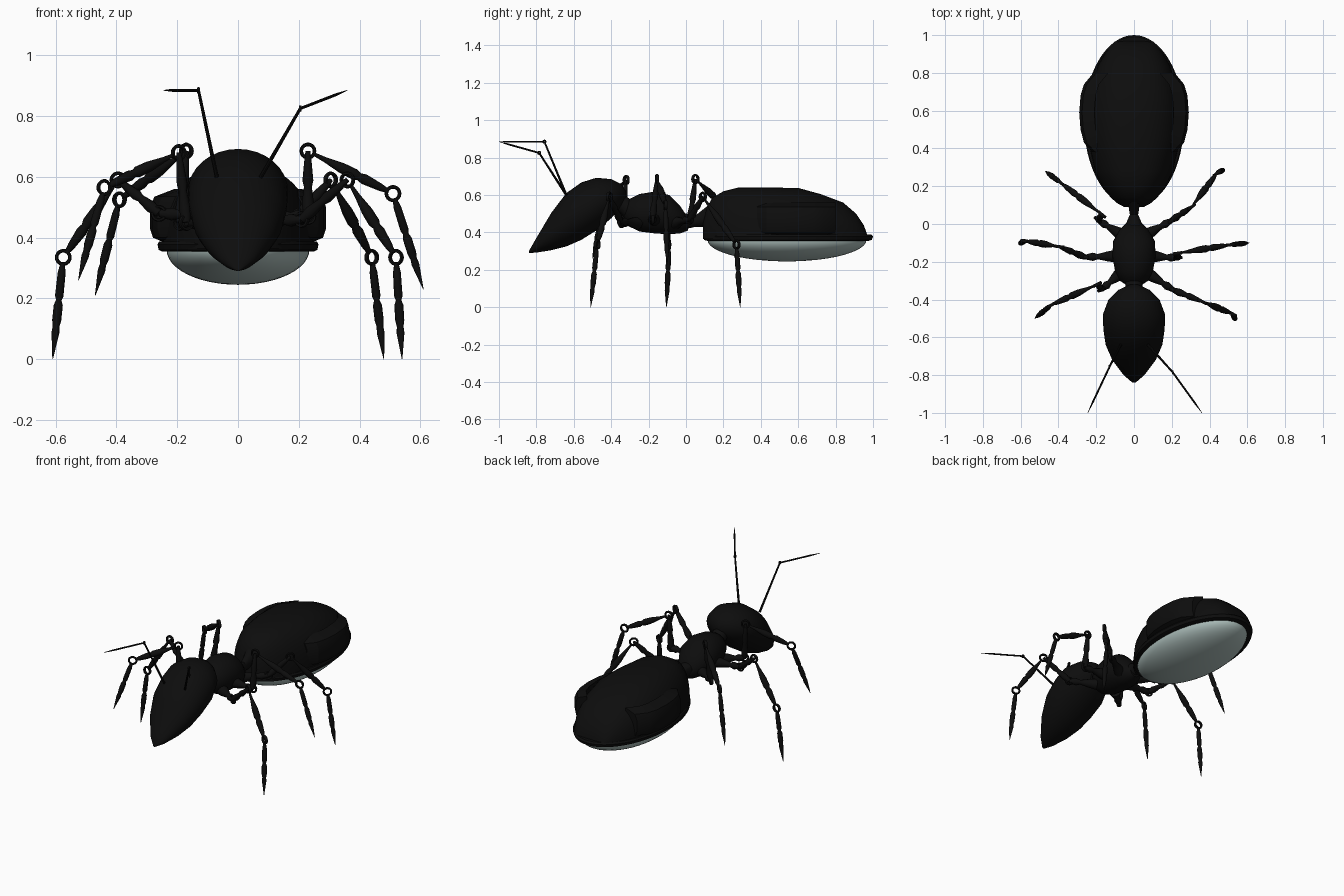
import bpy, bmesh, math
from mathutils import Vector, Matrix

cube = bpy.data.objects.get("Cube")
if cube:
    bpy.data.objects.remove(cube, do_unlink=True)


def material(name, color):
    m = bpy.data.materials.new(name)
    m.diffuse_color = color
    m.use_nodes = True
    node = m.node_tree.nodes["Principled BSDF"]
    node.inputs["Base Color"].default_value = color
    node.inputs["Roughness"].default_value = 0.6
    return m


BLACK = material("shell_black", (0.004, 0.004, 0.004, 1))
PALE = material("belly_pale_grey", (0.40, 0.50, 0.48, 1))


def finish(bm, name, mat, angle=40):
    bmesh.ops.recalc_face_normals(bm, faces=bm.faces)
    mesh = bpy.data.meshes.new(name)
    bm.to_mesh(mesh)
    bm.free()
    obj = bpy.data.objects.new(name, mesh)
    bpy.context.collection.objects.link(obj)
    mesh.materials.append(mat)
    bpy.ops.object.select_all(action='DESELECT')
    obj.select_set(True)
    bpy.context.view_layer.objects.active = obj
    bpy.ops.object.shade_smooth_by_angle(angle=math.radians(angle))
    return obj


def skin(bm, rings):
    """Bridge successive rings of points and cap both ends."""
    loops = [[bm.verts.new(p) for p in ring] for ring in rings]
    n = len(loops[0])
    for a, b in zip(loops, loops[1:]):
        for i in range(n):
            j = (i + 1) % n
            bm.faces.new((a[i], a[j], b[j], b[i]))
    bm.faces.new(loops[0])
    bm.faces.new(loops[-1])


def loft(name, stations, mat=BLACK, n=32, dome=False, power=1.0):
    """Stations along y: (y, bottom z, top z, half width)."""
    rings = []
    for y, zb, zt, w in stations:
        ring = []
        for i in range(n):
            a = i * (math.pi / (n - 1) if dome else math.tau / n)
            c, s = math.cos(a), math.sin(a)
            x = w * math.copysign(abs(c) ** power, c)
            v = math.copysign(abs(s) ** power, s)
            z = zb + (zt - zb) * v if dome else (zb + zt) / 2 + (zt - zb) / 2 * v
            ring.append((x, y, z))
        rings.append(ring)
    bm = bmesh.new()
    skin(bm, rings)
    return finish(bm, name, mat)


def spindle(bm, a, b, profile, n=10):
    """Turned rod from a to b; profile holds (fraction, radius)."""
    a, b = Vector(a), Vector(b)
    rot = (b - a).to_track_quat('Z', 'Y')
    rings = []
    for t, r in profile:
        mid = a.lerp(b, t)
        rings.append([mid + rot @ Vector((r * math.cos(k * math.tau / n),
                                          r * math.sin(k * math.tau / n), 0))
                      for k in range(n)])
    skin(bm, rings)


def ring_joint(bm, centre, axis, radius=0.022, thick=0.006):
    """Small open ring used as a hinge."""
    rot = Vector(axis).to_track_quat('Z', 'Y')
    n, m = 18, 6
    grid = []
    for i in range(n):
        u = i * math.tau / n
        row = []
        for j in range(m):
            v = j * math.tau / m
            d = radius + thick * math.cos(v)
            p = Vector((d * math.cos(u), d * math.sin(u), 1.6 * thick * math.sin(v)))
            row.append(bm.verts.new(Vector(centre) + rot @ p))
        grid.append(row)
    for i in range(n):
        for j in range(m):
            k, l = (i + 1) % n, (j + 1) % m
            bm.faces.new((grid[i][j], grid[k][j], grid[k][l], grid[i][l]))


# Head: wide rounded back, tapering to a pointed jaw
loft("head", [(-0.84, 0.29, 0.30, 0.008), (-0.80, 0.292, 0.37, 0.055),
              (-0.72, 0.305, 0.505, 0.115), (-0.64, 0.325, 0.61, 0.15),
              (-0.56, 0.36, 0.667, 0.162), (-0.48, 0.41, 0.692, 0.165),
              (-0.40, 0.475, 0.685, 0.135), (-0.35, 0.53, 0.66, 0.085),
              (-0.32, 0.57, 0.62, 0.02)])

# Neck and thorax
bm = bmesh.new()
spindle(bm, (0, -0.38, 0.58), (0, -0.27, 0.50), [(0, 0.05), (0.5, 0.045), (1, 0.06)], 16)
finish(bm, "neck", BLACK)
loft("thorax", [(-0.33, 0.48, 0.53, 0.03), (-0.30, 0.43, 0.58, 0.075),
                (-0.25, 0.405, 0.605, 0.10), (-0.17, 0.395, 0.618, 0.115),
                (-0.09, 0.39, 0.60, 0.11), (-0.03, 0.395, 0.54, 0.075),
                (0.01, 0.41, 0.48, 0.035)])
loft("waist", [(-0.04, 0.41, 0.51, 0.06), (0.05, 0.43, 0.49, 0.022),
               (0.10, 0.43, 0.53, 0.03), (0.15, 0.42, 0.57, 0.06)], n=16)


# Abdomen: domed shell, side covers, flat rim and pale underside
def oval(y, half_length=0.46, half_width=0.25, mid=0.54):
    return half_width * math.sqrt(max(0.0004, 1 - ((y - mid) / half_length) ** 2))


crest = [(0.09, 0.45), (0.11, 0.53), (0.14, 0.585), (0.20, 0.62), (0.28, 0.64),
         (0.45, 0.64), (0.60, 0.638), (0.72, 0.605), (0.84, 0.56), (0.91, 0.50),
         (0.95, 0.44), (0.97, 0.385)]
loft("abdomen_shell", [(y, 0.365, z, oval(y)) for y, z in crest], dome=True, power=0.8)

bm = bmesh.new()
skin(bm, [[(s * 0.265 * math.cos(k * math.tau / 64),
            0.545 + s * 0.455 * math.sin(k * math.tau / 64), z) for k in range(64)]
          for s, z in ((0.95, 0.355), (0.985, 0.36), (1, 0.378), (0.98, 0.388))])
finish(bm, "abdomen_rim", BLACK)

bm = bmesh.new()
bmesh.ops.create_uvsphere(bm, u_segments=48, v_segments=24, radius=1,
                          matrix=Matrix.Translation((0, 0.54, 0.36))
                          @ Matrix.Diagonal((0.235, 0.425, 0.115, 1)))
bmesh.ops.bisect_plane(bm, geom=bm.verts[:] + bm.edges[:] + bm.faces[:],
                       plane_co=(0, 0, 0.361), plane_no=(0, 0, 1), clear_outer=True)
finish(bm, "abdomen_underside", PALE)

for side, label in ((1, "left"), (-1, "right")):
    bm = bmesh.new()
    rings = []
    for y, x in ((0.38, 0.22), (0.43, 0.265), (0.50, 0.283), (0.59, 0.29),
                 (0.68, 0.283), (0.74, 0.265), (0.80, 0.215)):
        rings.append([(side * (x + dx), y, z) for dx, z in
                      ((-0.08, 0.37), (-0.01, 0.40), (0, 0.43), (0, 0.50),
                       (-0.015, 0.535), (-0.08, 0.56))])
    skin(bm, rings)
    finish(bm, "side_cover_" + label, BLACK, 25)

# Legs: hip, lower joint, upper joint, knee and foot tip of each
LEGS = {
    "left_front_leg": [(0.07, -0.26, 0.45), (0.21, -0.35, 0.46), (0.36, -0.41, 0.59),
                       (0.52, -0.475, 0.335), (0.54, -0.51, 0)],
    "left_middle_leg": [(0.09, -0.17, 0.47), (0.23, -0.18, 0.47), (0.23, -0.155, 0.685),
                        (0.51, -0.11, 0.545), (0.61, -0.10, 0.23)],
    "left_rear_leg": [(0.06, -0.06, 0.45), (0.20, 0.02, 0.47), (0.305, 0.09, 0.59),
                      (0.44, 0.27, 0.335), (0.48, 0.29, 0)],
    "right_front_leg": [(-0.07, -0.26, 0.45), (-0.17, -0.345, 0.45), (-0.195, -0.32, 0.68),
                        (-0.44, -0.43, 0.565), (-0.525, -0.50, 0.26)],
    "right_middle_leg": [(-0.09, -0.17, 0.47), (-0.26, -0.175, 0.48), (-0.395, -0.12, 0.59),
                         (-0.575, -0.09, 0.335), (-0.61, -0.105, 0)],
    "right_rear_leg": [(-0.06, -0.06, 0.45), (-0.19, 0.02, 0.45), (-0.17, 0.05, 0.685),
                       (-0.39, 0.22, 0.525), (-0.47, 0.28, 0.21)],
}
COXA = [(0, 0.035), (0.3, 0.026), (0.6, 0.014), (0.75, 0.022), (1, 0.012)]
UPPER = [(0, 0.014), (0.2, 0.02), (0.45, 0.013), (0.55, 0.018), (0.85, 0.012), (1, 0.008)]
THIGH = [(0.08, 0.006), (0.2, 0.009), (0.4, 0.018), (0.55, 0.019), (0.6, 0.013),
         (0.66, 0.018), (0.85, 0.013), (0.93, 0.008)]
SHIN = [(0.07, 0.008), (0.15, 0.013), (0.38, 0.014), (0.42, 0.009), (0.47, 0.015),
        (0.62, 0.015), (0.68, 0.011), (0.74, 0.013), (1, 0.001)]

for name, pts in LEGS.items():
    bm = bmesh.new()
    for a, b, profile in zip(pts, pts[1:], (COXA, UPPER, THIGH, SHIN)):
        spindle(bm, a, b, profile)
    out = Vector(pts[4]) - Vector(pts[0])
    for joint in pts[1:4]:
        ring_joint(bm, joint, (-out.y, out.x, 0))
    finish(bm, name, BLACK)

# Antennae: thin bent feelers
FEELERS = {
    "left_antenna": [(0.075, -0.64, 0.60), (0.205, -0.785, 0.825), (0.36, -1, 0.885)],
    "right_antenna": [(-0.07, -0.64, 0.60), (-0.13, -0.757, 0.885), (-0.245, -1, 0.885)],
}
for name, (base, elbow, tip) in FEELERS.items():
    bm = bmesh.new()
    spindle(bm, base, elbow, [(0, 0.007), (1, 0.005)], 8)
    spindle(bm, elbow, tip, [(0, 0.005), (0.75, 0.005), (1, 0.001)], 8)
    ring_joint(bm, elbow, (1, 0, 0), 0.008, 0.003)
    finish(bm, name, BLACK)
